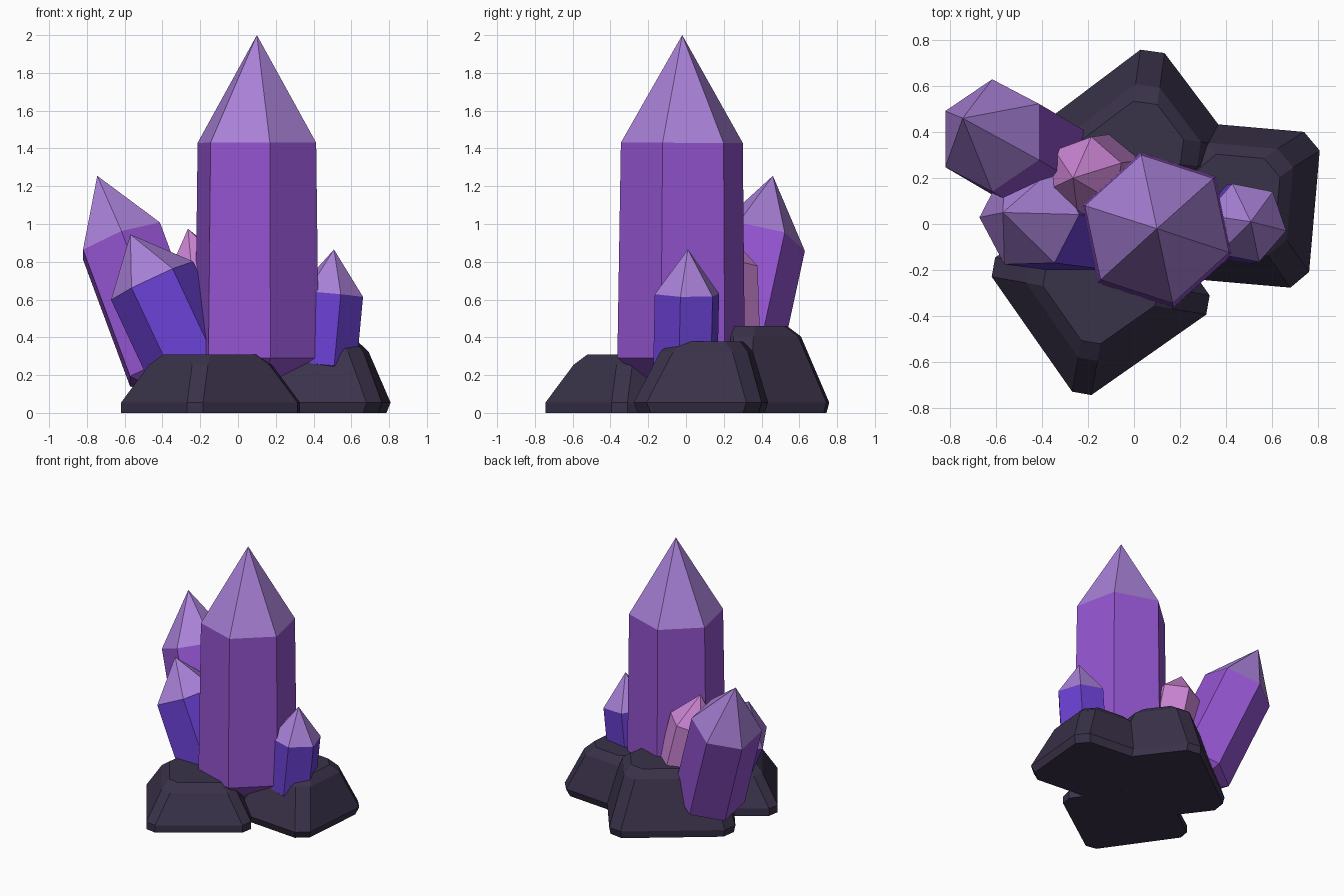
import bpy, bmesh, math
from mathutils import Vector

if "Cube" in bpy.data.objects:
    bpy.data.objects.remove(bpy.data.objects["Cube"])


def srgb(r, g, b):
    def lin(c):
        c /= 255
        return c / 12.92 if c <= 0.04045 else ((c + 0.055) / 1.055) ** 2.4
    return (lin(r), lin(g), lin(b), 1)


def material(name, rgb):
    m = bpy.data.materials.new(name)
    m.diffuse_color = srgb(*rgb)
    m.use_nodes = True
    m.node_tree.nodes["Principled BSDF"].inputs["Base Color"].default_value = m.diffuse_color
    return m


PURPLE = material("purple", (148, 84, 208))
LILAC = material("pale_lilac", (168, 128, 214))
INDIGO = material("indigo", (106, 64, 210))
PINK = material("pink", (202, 132, 210))
ROCK = material("dark_rock", (58, 50, 74))


def finish(name, bm, mats):
    bmesh.ops.recalc_face_normals(bm, faces=bm.faces)
    me = bpy.data.meshes.new(name)
    bm.to_mesh(me)
    bm.free()
    for m in mats:
        me.materials.append(m)
    ob = bpy.data.objects.new(name, me)
    bpy.context.collection.objects.link(ob)


def bridge(bm, a, b):
    n = len(a)
    for i in range(n):
        bm.faces.new((a[i], a[(i + 1) % n], b[(i + 1) % n], b[i]))


def crystal(name, tip, shoulder, length, root, r_low, r_top, angle, body, cap):
    """Six-sided prism along the shoulder-to-tip axis, pointed at both ends."""
    tip, shoulder = Vector(tip), Vector(shoulder)
    d = (tip - shoulder).normalized()
    # in-plane axes that follow world x and y as closely as possible
    u = (Vector((1, 0, 0)) - d * d.x).normalized()
    v = d.cross(u)
    low = shoulder - d * length
    bm = bmesh.new()

    def ring(c, r):
        return [bm.verts.new(c + r * (u * math.cos(t) + v * math.sin(t)))
                for t in (math.radians(angle + 60 * k) for k in range(6))]

    a, b = ring(low, r_low), ring(shoulder, r_top)
    bridge(bm, a, b)
    top, bottom = bm.verts.new(tip), bm.verts.new(low - d * root)
    for i in range(6):
        j = (i + 1) % 6
        bm.faces.new((a[j], a[i], bottom))
        bm.faces.new((b[i], b[j], top)).material_index = 1
    finish(name, bm, (body, cap))


def rock(name, centre, half, rot, height, shift=(0, 0), foot=0.0, chamfer=0.06):
    """Tapered block with chamfered corners and a bevelled top."""
    bm = bmesh.new()
    cr, sr = math.cos(math.radians(rot)), math.sin(math.radians(rot))
    levels = [(0, foot, 0), (0.055, 0, 0), (height - 0.055, 0.107, 0.8), (height, 0.16, 1)]
    rings = []
    for z, inset, s in levels:
        hx, hy = half[0] - inset, half[1] - inset
        c = chamfer
        pts = [(hx, -hy + c), (hx, hy - c), (hx - c, hy), (-hx + c, hy),
               (-hx, hy - c), (-hx, -hy + c), (-hx + c, -hy), (hx - c, -hy)]
        rings.append([bm.verts.new((centre[0] + shift[0] * s + x * cr - y * sr,
                                    centre[1] + shift[1] * s + x * sr + y * cr, z))
                      for x, y in pts])
    for a, b in zip(rings, rings[1:]):
        bridge(bm, a, b)
    bm.faces.new(rings[0][::-1])
    bm.faces.new(rings[-1])
    finish(name, bm, (ROCK,))


# rock base
rock("front_rock", (-0.145, -0.27), (0.365, 0.365), 35, 0.31)
rock("right_rock", (0.446, 0.085), (0.34, 0.34), -5, 0.378, (0, 0.03), 0.02, 0.075)
rock("back_rock", (-0.065, 0.275), (0.44, 0.33), 37, 0.46, (0, 0), 0.01, 0.075)

# crystals
crystal("main_crystal", (0.10, -0.02, 2.0), (0.10, -0.022, 1.43),
        1.14, 0.27, 0.345, 0.33, 42, PURPLE, LILAC)
crystal("back_left_crystal", (-0.745, 0.46, 1.255), (-0.617, 0.385, 0.91),
        0.73, 0.2, 0.25, 0.25, 30, PURPLE, LILAC)
crystal("front_left_crystal", (-0.57, 0.05, 0.945), (-0.455, 0.035, 0.70),
        0.53, 0.15, 0.24, 0.24, 0, INDIGO, LILAC)
crystal("right_crystal", (0.508, 0.01, 0.865), (0.486, 0.005, 0.63),
        0.38, 0.15, 0.18, 0.18, -11, INDIGO, LILAC)
crystal("pink_crystal", (-0.265, 0.20, 0.975), (-0.215, 0.207, 0.765),
        0.45, 0.14, 0.175, 0.175, 20, PINK, PINK)
